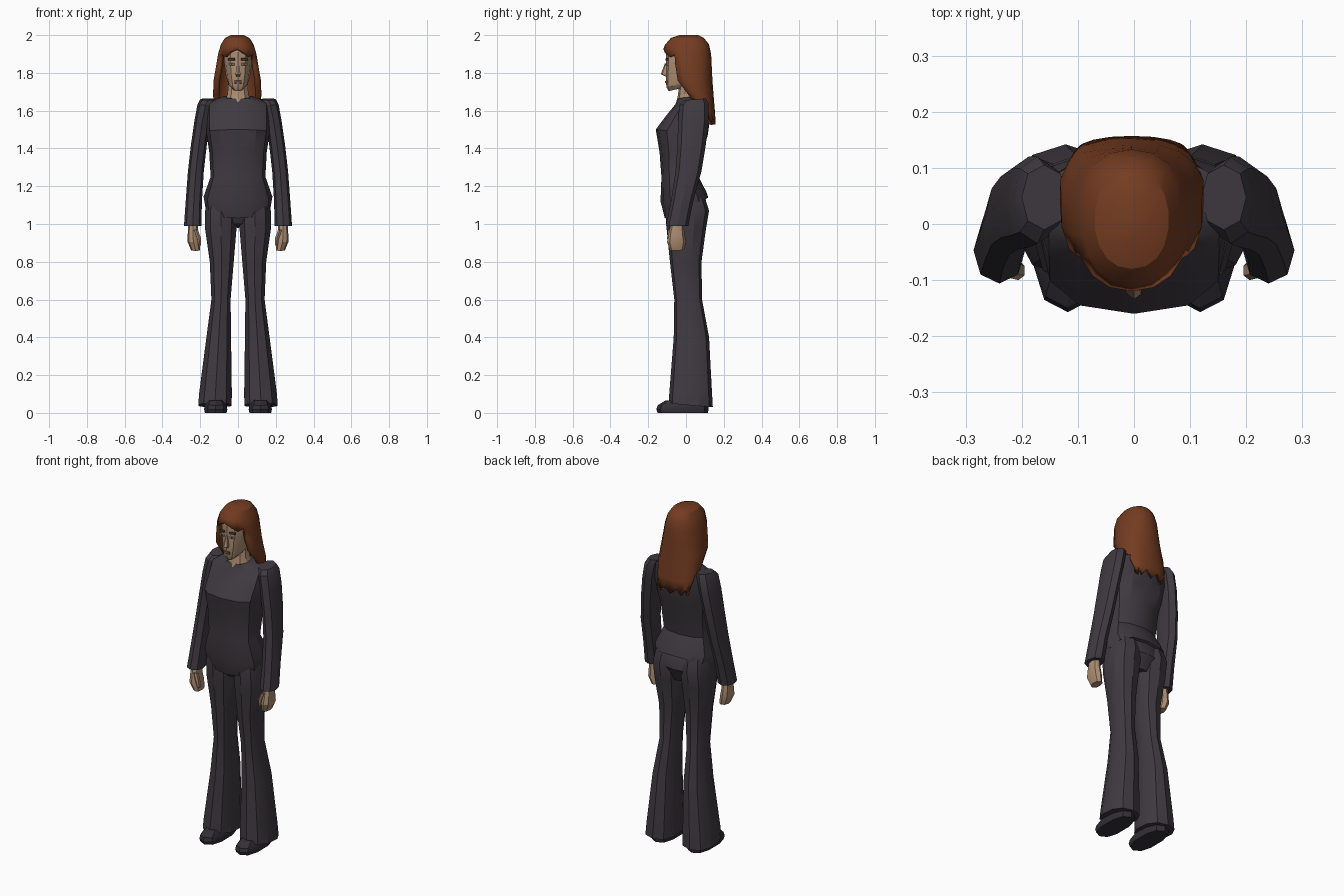
import bpy, bmesh, math
from mathutils import Vector


def material(name, col):
    m = bpy.data.materials.new(name)
    m.diffuse_color = (*col, 1)
    return m


SUIT = material("charcoal cloth", (0.050, 0.042, 0.052))
SHOE = material("dark leather", (0.032, 0.028, 0.036))
SKIN = material("skin", (0.42, 0.27, 0.17))
HAIR = material("auburn hair", (0.175, 0.045, 0.015))
LIP = material("lips", (0.20, 0.10, 0.075))
BROW = material("brown brow", (0.09, 0.05, 0.03))
EYE = material("eye white", (0.5, 0.42, 0.35))


def finish(name, bm, mat, angle=28):
    bmesh.ops.recalc_face_normals(bm, faces=bm.faces)
    me = bpy.data.meshes.new(name)
    bm.to_mesh(me)
    bm.free()
    me.materials.append(mat)
    ob = bpy.data.objects.new(name, me)
    bpy.context.collection.objects.link(ob)
    bpy.ops.object.select_all(action='DESELECT')
    ob.select_set(True)
    bpy.context.view_layer.objects.active = ob
    bpy.ops.object.shade_smooth_by_angle(angle=math.radians(angle))
    return ob


def ring_point(a, cx, hw, yf, yb, zf, zb, p):
    """Point on a rounded section; a = 0 is the front, z slopes from front to back."""
    s, c = math.sin(a), -math.cos(a)
    x = math.copysign(abs(s) ** (2 / p), s) * hw
    t = 0.5 + 0.5 * math.copysign(abs(c) ** (2 / p), c)
    return Vector((cx + x, yf + (yb - yf) * t, zf + (zb - zf) * t))


def loft(name, rings, mat, n=10, p=2.2, sides=(1,)):
    """Skin a stack of (cx, half width, y front, y back, z front, z back) sections."""
    for s in sides:
        bm = bmesh.new()
        loops = []
        for cx, *r in rings:
            loops.append([bm.verts.new(ring_point(2 * math.pi * k / n, s * cx, *r, p)) for k in range(n)])
        for lo, hi in zip(loops, loops[1:]):
            for k in range(n):
                j = (k + 1) % n
                bm.faces.new((lo[k], lo[j], hi[j], hi[k]))
        bm.faces.new(loops[0])
        bm.faces.new(loops[-1])
        label = name if len(sides) == 1 else ("right_" if s < 0 else "left_") + name
        finish(label, bm, mat)


BOTH = (-1, 1)

# jacket body, hem higher at the back
loft("jacket", [
    (0, .172, -.112, .118, 1.03, 1.14),
    (0, .182, -.135, .108, 1.12, 1.17),
    (0, .145, -.130, .066, 1.25, 1.25),
    (0, .152, -.140, .090, 1.38, 1.38),
    (0, .168, -.160, .115, 1.50, 1.47),
    (0, .170, -.108, .128, 1.57, 1.56),
    (0, .170, -.055, .120, 1.635, 1.645),
    (0, .085, -.045, .090, 1.665, 1.68)], SUIT, n=12, p=2.5)

# sleeves
loft("sleeve", [
    (.160, .040, -.010, .105, 1.655, 1.665),
    (.172, .043, -.035, .120, 1.630, 1.635),
    (.188, .042, -.042, .120, 1.55, 1.55),
    (.207, .042, -.045, .105, 1.42, 1.42),
    (.223, .042, -.055, .082, 1.28, 1.28),
    (.234, .043, -.080, .038, 1.12, 1.12),
    (.240, .046, -.106, .012, .99, .99)], SUIT, n=8, sides=BOTH)

# seat of the trousers
loft("trouser_seat", [
    (0, .085, -.070, .080, 1.00, .98),
    (0, .168, -.098, .116, 1.05, 1.06),
    (0, .168, -.100, .105, 1.10, 1.13),
    (0, .135, -.090, .060, 1.20, 1.20)], SUIT, n=12, p=2.5)

# flared trouser legs
loft("trouser_leg", [
    (.122, .092, -.092, .142, .050, .030),
    (.119, .090, -.088, .138, .11, .10),
    (.102, .068, -.065, .122, .40, .40),
    (.090, .053, -.062, .085, .60, .60),
    (.086, .066, -.085, .082, .80, .80),
    (.091, .086, -.102, .105, .97, .97),
    (.090, .088, -.110, .122, 1.06, 1.07),
    (.085, .080, -.100, .100, 1.12, 1.14)], SUIT, n=10, p=2.4, sides=BOTH)

# shoes
loft("shoe", [
    (.118, .060, -.150, .115, 0, 0),
    (.118, .064, -.157, .120, .018, .018),
    (.118, .060, -.150, .118, .040, .05),
    (.118, .046, -.110, .110, .065, .08)], SHOE, n=10, p=2.5, sides=BOTH)

# hands and thumbs
loft("hand", [
    (.238, .026, -.080, -.012, 1.00, 1.00),
    (.239, .027, -.092, -.008, .95, .95),
    (.236, .031, -.100, .000, .905, .905),
    (.224, .024, -.085, -.010, .858, .862)], SKIN, n=8, sides=BOTH)
loft("thumb", [
    (.222, .012, -.096, -.060, .97, .96),
    (.206, .012, -.100, -.066, .925, .92),
    (.202, .007, -.092, -.068, .885, .885)], SKIN, n=6, sides=BOTH)

# neck, head, nose
loft("neck", [
    (0, .072, -.052, .085, 1.645, 1.665),
    (0, .058, -.042, .068, 1.685, 1.69),
    (0, .052, -.035, .070, 1.77, 1.77)], SKIN, n=10)
loft("head", [
    (0, .026, -.092, .000, 1.703, 1.725),
    (0, .050, -.104, .040, 1.725, 1.75),
    (0, .064, -.107, .085, 1.78, 1.78),
    (0, .073, -.105, .110, 1.85, 1.85),
    (0, .073, -.105, .115, 1.91, 1.91),
    (0, .050, -.065, .090, 1.97, 1.97)], SKIN, n=12, p=2.3)
loft("nose", [
    (0, .010, -.112, -.095, 1.782, 1.78),
    (0, .015, -.134, -.095, 1.793, 1.79),
    (0, .006, -.112, -.095, 1.850, 1.85)], SKIN, n=6)


# thin plates for the face
def plate(name, loc, size, turn, mat):
    bm = bmesh.new()
    bmesh.ops.create_cube(bm, size=1)
    for v in bm.verts:
        # taper the outer ends
        v.co.z *= 1.0 if v.co.y > 0 else 0.8
        v.co = Vector((v.co.x * size[0], v.co.y * size[1], v.co.z * size[2]))
    ob = finish(name, bm, mat)
    ob.location = loc
    ob.rotation_euler.z = turn


for s, side in ((-1, "right"), (1, "left")):
    plate(side + "_brow", (s * .034, -.101, 1.872), (.036, .008, .012), s * .28, BROW)
    plate(side + "_eye", (s * .033, -.100, 1.846), (.028, .008, .012), s * .28, EYE)
    plate(side + "_iris", (s * .033, -.103, 1.846), (.010, .006, .011), s * .28, BROW)
plate("mouth", (0, -.106, 1.752), (.038, .009, .014), 0, LIP)

# long hair: crown and fringe all round, lower rows only at sides and back
N = 18
rows = [  # half width, y front, y back, z
    (.035, -.035, .065, 2.0),
    (.066, -.080, .095, 1.985),
    (.088, -.110, .122, 1.95),
    (.103, -.120, .133, 1.90),
    (.113, -.115, .136, 1.84),
    (.127, -.100, .140, 1.76),
    (.130, -.025, .146, 1.68),
    (.117, .040, .152, 1.61),
    (.102, .095, .157, 1.545)]
FRINGE = {0: .028, 1: .008, 2: -.012, N - 1: .016, N - 2: -.012}
bm = bmesh.new()
grid = []
for i, (hw, yf, yb, z) in enumerate(rows):
    line = []
    for k in range(N):
        co = ring_point(2 * math.pi * k / N, -.004, hw, yf, yb, z, z, 2.2)
        if i == 3:
            co.z += FRINGE.get(k, 0)
        if i == len(rows) - 1:
            co.z += .018 * (-1) ** k   # ragged tips
        line.append(bm.verts.new(co))
    grid.append(line)
bm.faces.new(grid[0])
for i in range(len(rows) - 1):
    for k in range(N):
        if i < 3 or 3 <= k < N - 3:
            j = (k + 1) % N
            bm.faces.new((grid[i][k], grid[i][j], grid[i + 1][j], grid[i + 1][k]))
bmesh.ops.delete(bm, geom=[v for v in bm.verts if not v.link_faces], context='VERTS')
hair = finish("hair", bm, HAIR)
mod = hair.modifiers.new("thickness", 'SOLIDIFY')
mod.thickness = .022
mod.offset = -1
